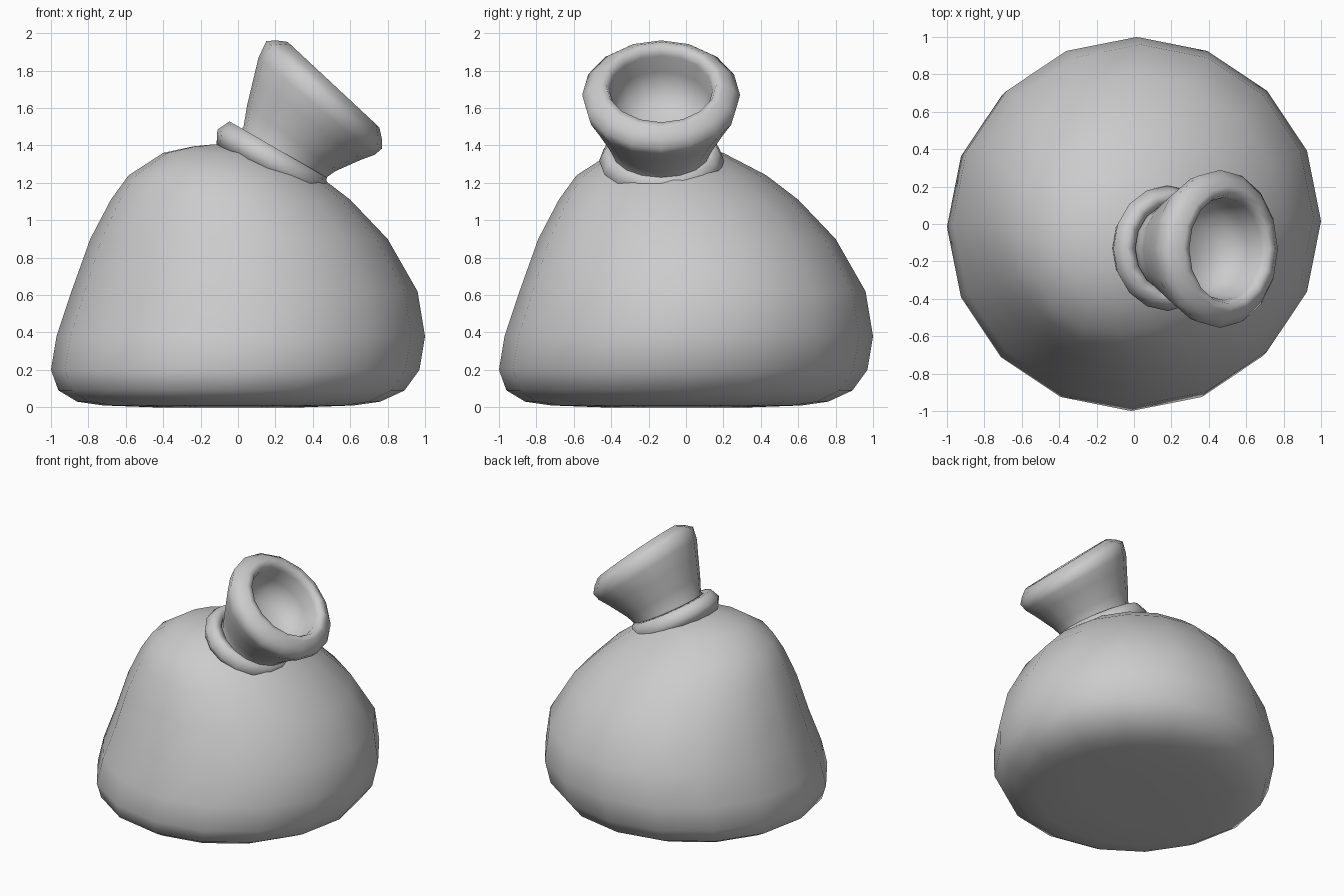
import bpy, bmesh, math
from mathutils import Vector, Matrix

if "Cube" in bpy.data.objects:
    bpy.data.objects.remove(bpy.data.objects["Cube"])

SIDES = 16


def loft(name, rings, loop=False):
    """Skin circular rings given as (centre, tilt towards +x in degrees, radius)."""
    bm = bmesh.new()
    rows = []
    for centre, tilt, radius in rings:
        rot = Matrix.Rotation(math.radians(tilt), 3, 'Y')
        row = []
        for i in range(SIDES):
            a = 2 * math.pi * i / SIDES
            p = Vector((radius * math.cos(a), radius * math.sin(a), 0))
            row.append(bm.verts.new(rot @ p + Vector(centre)))
        rows.append(row)
    pairs = list(zip(rows, rows[1:]))
    if loop:
        pairs.append((rows[-1], rows[0]))
    for lo, hi in pairs:
        for i in range(SIDES):
            j = (i + 1) % SIDES
            bm.faces.new((lo[i], lo[j], hi[j], hi[i]))
    if not loop:
        bm.faces.new(rows[0][::-1])
        bm.faces.new(rows[-1])
    bmesh.ops.recalc_face_normals(bm, faces=bm.faces)
    for f in bm.faces:
        f.smooth = True
    mesh = bpy.data.meshes.new(name)
    bm.to_mesh(mesh)
    bm.free()
    obj = bpy.data.objects.new(name, mesh)
    bpy.context.collection.objects.link(obj)
    return obj


def along(centre, tilt, profile):
    """Turn (radius, height) points into rings along a tilted axis."""
    t = math.radians(tilt)
    axis = Vector((math.sin(t), 0, math.cos(t)))
    return [(Vector(centre) + axis * h, tilt, r) for r, h in profile]


# Sack body: (height, smallest, largest) extent, leaning equally in x and y
body = [(0.0, -0.45, 0.35), (0.01, -0.72, 0.62), (0.03, -0.86, 0.76),
        (0.09, -0.96, 0.89), (0.20, -1.0, 0.97), (0.38, -0.97, 1.0),
        (0.62, -0.89, 0.96), (0.90, -0.79, 0.80), (1.11, -0.68, 0.60),
        (1.24, -0.585, 0.43), (1.36, -0.40, 0.20), (1.395, -0.24, 0.04),
        (1.405, -0.14, -0.06)]
loft("sack_body", [(((a + b) / 2, (a + b) / 2, z), 0, (b - a) / 2)
                   for z, a, b in body])

# Tie band around the neck
loft("tie_band", along((0.19, -0.13, 1.335), 30,
     [(0.24, -0.08), (0.30, -0.09), (0.335, -0.02), (0.30, 0.05), (0.24, 0.05)]),
     loop=True)

# Flared neck, rolled lip and hollow inside
Y = -0.133
neck = [((0.20, Y, 1.30), 30, 0.26), ((0.245, Y, 1.36), 33, 0.257),
        ((0.285, Y, 1.44), 37, 0.295), ((0.37, Y, 1.54), 37, 0.36),
        ((0.42, Y, 1.61), 40, 0.405)]
lip = along((0.46, Y, 1.67), 43,
            [(0.422, 0.0), (0.385, 0.04), (0.335, 0.075), (0.295, 0.075),
             (0.275, 0.03), (0.27, -0.08), (0.24, -0.17), (0.16, -0.23), (0.06, -0.25)])
loft("sack_neck", neck + lip)
